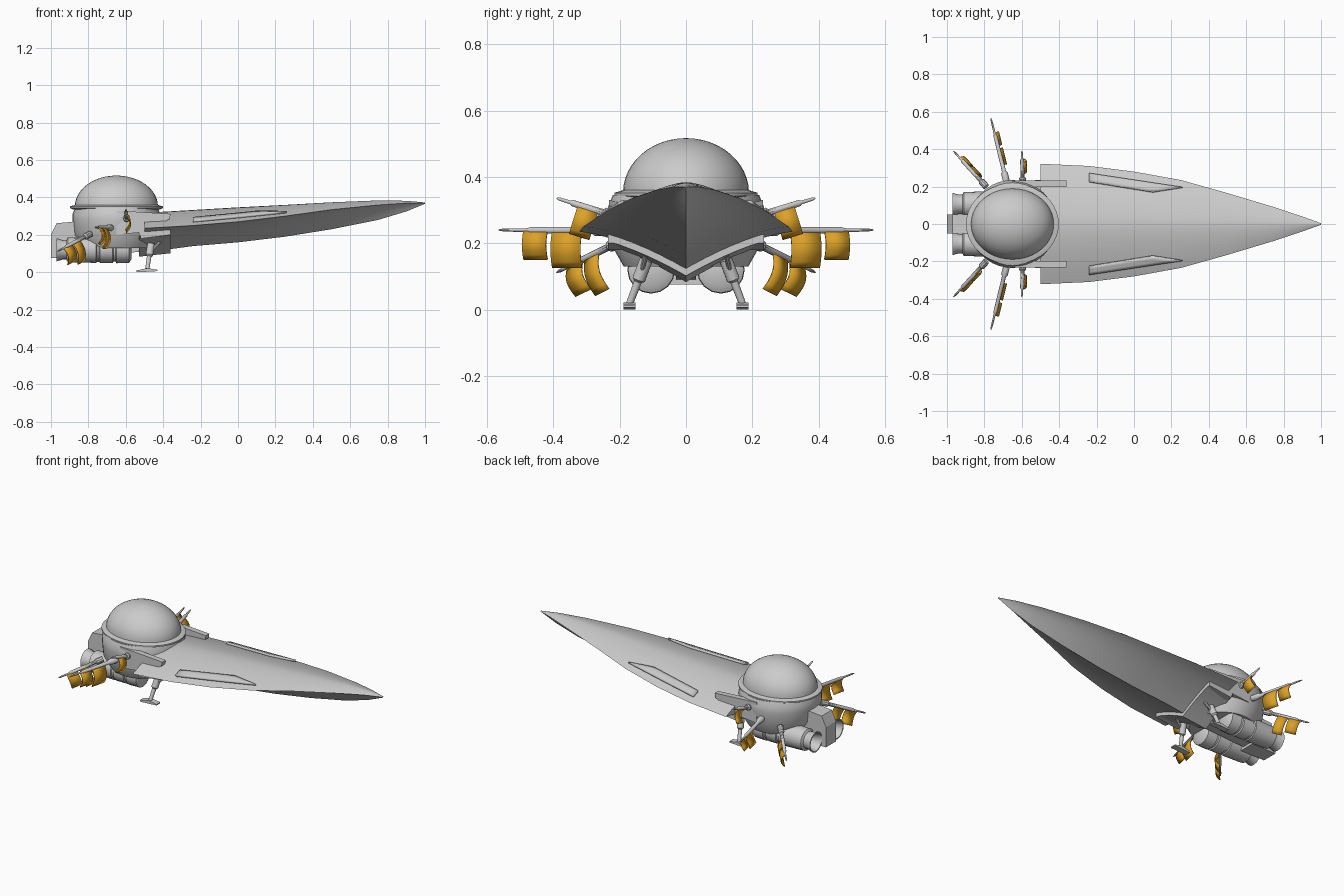
import bpy, bmesh, math
from mathutils import Vector

cube = bpy.data.objects.get("Cube")
if cube:
    bpy.data.objects.remove(cube, do_unlink=True)


def material(name, color):
    m = bpy.data.materials.new(name)
    m.use_nodes = True
    m.diffuse_color = (*color, 1)
    m.node_tree.nodes["Principled BSDF"].inputs["Base Color"].default_value = (*color, 1)
    return m


GREY = material("hull grey", (0.6, 0.6, 0.6))
GOLD = material("panel gold", (0.72, 0.36, 0.02))


def build(name, rings, mat=GREY, closed=True, caps=True, smooth=35, thick=0):
    """Skin a list of equal-length point rings."""
    bm = bmesh.new()
    rows = [[bm.verts.new(p) for p in r] for r in rings]
    n = len(rows[0])
    for a, b in zip(rows, rows[1:]):
        for i in range(n if closed else n - 1):
            j = (i + 1) % n
            bm.faces.new((a[i], a[j], b[j], b[i]))
    if closed and caps:
        bm.faces.new(rows[0])
        bm.faces.new(rows[-1])
    bmesh.ops.remove_doubles(bm, verts=bm.verts, dist=1e-5)
    bmesh.ops.recalc_face_normals(bm, faces=bm.faces)
    me = bpy.data.meshes.new(name)
    bm.to_mesh(me)
    bm.free()
    me.materials.append(mat)
    ob = bpy.data.objects.new(name, me)
    bpy.context.collection.objects.link(ob)
    if thick:
        mod = ob.modifiers.new("thickness", "SOLIDIFY")
        mod.thickness = thick
        mod.offset = 0
    if smooth:
        bpy.ops.object.select_all(action="DESELECT")
        ob.select_set(True)
        bpy.context.view_layer.objects.active = ob
        bpy.ops.object.shade_smooth_by_angle(angle=math.radians(smooth))
    return ob


def lathe(name, start, end, profile, sides=12, caps=True):
    """Turn (fraction along, radius) pairs around the line start-end."""
    start, end = Vector(start), Vector(end)
    d = end - start
    q = d.to_track_quat("Z", "Y")
    turn = [2 * math.pi * i / sides for i in range(sides)]
    return build(name, [[start + d * t + q @ Vector((r * math.cos(a), r * math.sin(a), 0))
                         for a in turn] for t, r in profile], caps=caps)


def prism(name, outline, y0, y1):
    """Extrude an x-z outline across y."""
    return build(name, [[(x, y, z) for x, z in outline] for y in (y0, y1)], smooth=0)


def oval(cx, rx, ry, z, n=40):
    return [(cx + rx * math.cos(2 * math.pi * i / n),
             ry * math.sin(2 * math.pi * i / n), z) for i in range(n)]


# Hull stations: x, half width, ridge z, chine z, keel z
STATIONS = [
    (-.5, .322, .318, .235, .105), (-.24, .31, .333, .25, .14), (0, .28, .347, .27, .16),
    (.25, .235, .36, .30, .19), (.5, .165, .374, .335, .23), (.75, .09, .384, .36, .28),
    (.9, .04, .382, .37, .325), (1, .004, .373, .37, .366)]


def station(x):
    for a, b in zip(STATIONS, STATIONS[1:]):
        if x <= b[0]:
            break
    t = (x - a[0]) / (b[0] - a[0])
    return [p + (q - p) * t for p, q in zip(a, b)][1:]


def deck(x, y):
    w, ridge, chine, _ = station(x)
    return ridge - (ridge - chine) * min(1, abs(y) / w) ** 1.6


def belly(x, y):
    w, _, chine, keel = station(x)
    return chine - (chine - keel) * (1 - min(1, abs(y) / w)) ** 1.5


rings = []
for s in STATIONS:
    x, w = s[0], s[1]
    across = [w * i / 8 for i in range(-8, 9)]
    rings.append([(x, y, deck(x, y)) for y in across]
                 + [(x, y, belly(x, y)) for y in across[-2:0:-1]])
build("hull", rings)

# Raised deck strips
for s in (1, -1):
    rows = []
    for u in range(9):
        u /= 8
        row = []
        for v in range(4):
            v /= 3
            x = (-.24 + .34 * u) * (1 - v) + (-.24 + .5 * u) * v
            y = s * ((.225 - .055 * u) * (1 - v) + (.27 - .075 * u) * v)
            row.append((x, y, deck(x, y) + .005))
        rows.append(row)
    build("deck_strip", rows, closed=False, thick=.016)

# Collar cradling the keel
rings = []
for x in (-.53, -.36):
    ys = [.235 * i / 6 for i in range(-6, 7)]
    zs = [belly(max(x, -.5), y) for y in ys]
    rings.append([(x, y, z + .01) for y, z in zip(ys, zs)]
                 + [(x, y, z - .022) for y, z in zip(ys[::-1], zs[::-1])])
build("keel_collar", rings)

# Round aft body, dome ring and dome
CX = -.65
build("aft_body", [oval(CX, .235 * k, .235 * k, z) for z, k in
                   ((.13, .8), (.2, .97), (.28, 1), (.31, 1), (.345, .94))])
build("dome_ring", [oval(CX, .222 + r, .19 + r, z) for z, r in
                    ((.335, .01), (.343, .026), (.352, .026), (.36, 0))])
build("dome", [oval(CX, .222 * math.cos(a), .19 * math.cos(a), .352 + .165 * math.sin(a))
               for a in [math.pi / 2 * i / 12 for i in range(13)]], caps=False)

# Tail block and spine between the engines
prism("tail_block", [(-1, .075), (-1, .2), (-.97, .262), (-.83, .275), (-.83, .075)], -.05, .05)
prism("engine_spine", [(-.85, .09), (-.85, .2), (-.5, .2), (-.5, .11)], -.03, .03)

# Pole root, pole tip, (start, end, drop) of each hanging panel
POLES = [
    ((-.79, .2, .205), (-.965, .39, .112), ((.33, .54, .12), (.58, .82, .095))),
    ((-.68, .22, .238), (-.765, .565, .24), ((.27, .53, .112), (.57, .78, .088))),
    ((-.595, .22, .283), (-.6, .39, .336), ((.26, .62, .09),))]

for s in (1, -1):
    # Arms gripping the hull
    prism("body_arm", [(-.65, .33), (-.36, .312), (-.365, .285), (-.5, .215), (-.65, .2)],
          s * .198, s * .232)
    prism("arm_foot", [(-.52, .225), (-.36, .235), (-.36, .2), (-.52, .18)], s * .16, s * .235)

    # Engine with stepped casing and hollow nozzle
    lathe("engine", (-.57, s * .105, .12), (-.97, s * .105, .12),
          [(0, .05), (.03, .07), (.2, .072), (.21, .063), (.24, .063), (.25, .07), (.42, .07),
           (.43, .064), (.46, .064), (.47, .07), (.85, .066), (.87, .052), (.92, .052),
           (1, .062), (1, .055), (.85, .038)], sides=16)

    # Poles with curved gold panels
    for root, tip, panels in POLES:
        a = Vector((root[0], s * root[1], root[2]))
        b = Vector((tip[0], s * tip[1], tip[2]))
        lathe("panel_pole", a, b, [(0, .018), (.15, .018), (.18, .011), (.72, .01),
                                   (.75, .006), (.95, .005), (1, .002)], sides=10)
        d = b - a
        side = d.cross(Vector((0, 0, 1))).normalized() * s
        down = d.cross(side).normalized()
        if down.z > 0:
            down = -down
        for t0, t1, drop in panels:
            rows = [[a + d * t + down * drop * v / 6
                     + side * .022 * math.sin(math.pi * v / 6) for v in range(7)]
                    for t in (t0, t1)]
            build("gold_panel", rows, GOLD, closed=False, thick=.006)

    # Landing leg and foot
    knee, ankle = (-.465, s * .12, .15), (-.485, s * .17, .018)
    lathe("landing_leg", knee, ankle, [(0, .02), (.45, .02), (.5, .012), (1, .011)])
    lathe("leg_strut", (-.41, s * .12, .17), (-.47, s * .135, .11), [(0, .008), (1, .008)], 8)
    prism("landing_foot", [(-.54, 0), (-.545, .009), (-.485, .022), (-.43, .013), (-.43, .006)],
          s * .152, s * .188)
